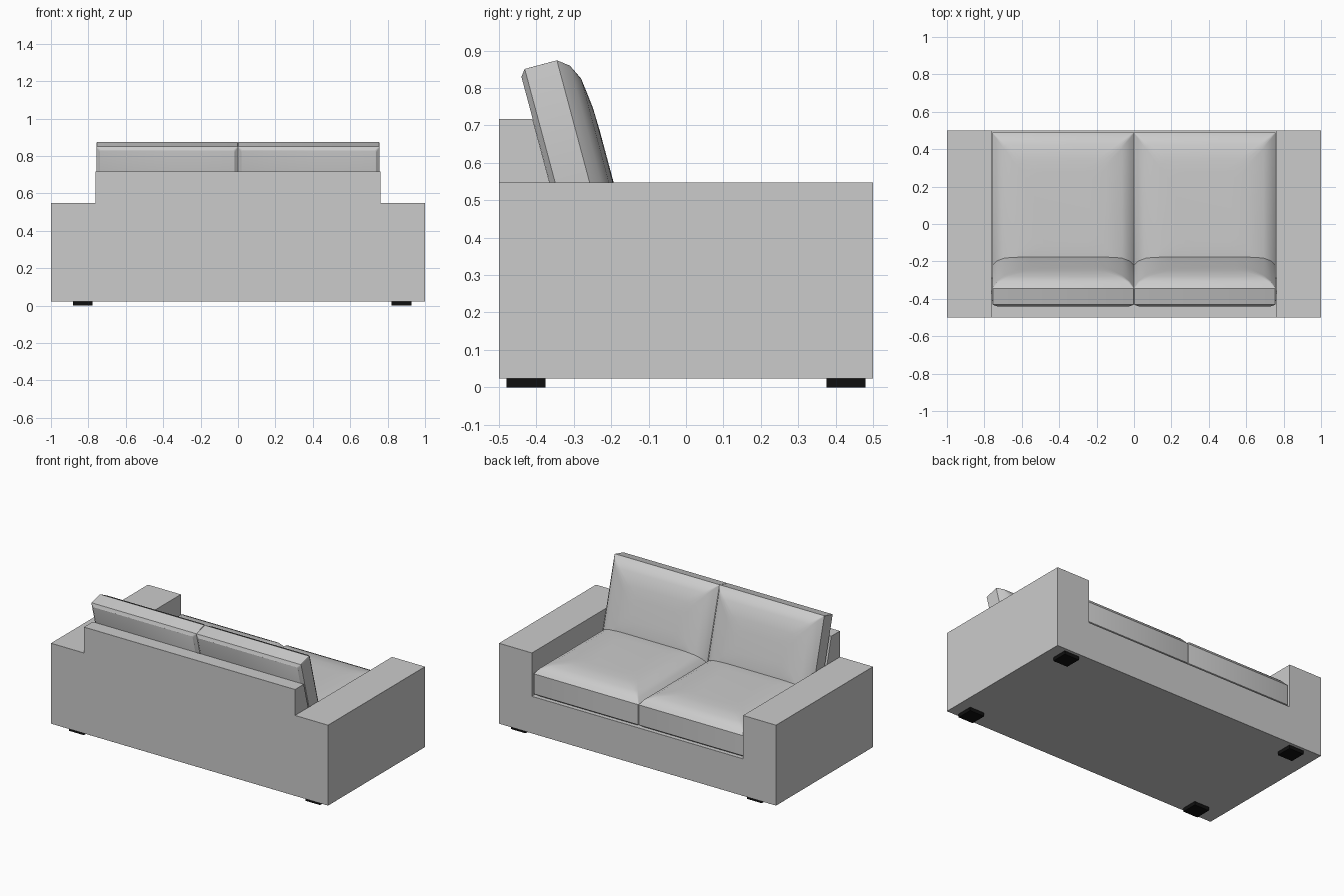
import bpy, bmesh, math
from mathutils import Vector, Matrix

if "Cube" in bpy.data.objects:
    bpy.data.objects.remove(bpy.data.objects["Cube"])


def make_object(name, bm, angle=None):
    bmesh.ops.recalc_face_normals(bm, faces=bm.faces)
    me = bpy.data.meshes.new(name)
    bm.to_mesh(me)
    bm.free()
    ob = bpy.data.objects.new(name, me)
    bpy.context.collection.objects.link(ob)
    if angle:
        bpy.ops.object.select_all(action='DESELECT')
        ob.select_set(True)
        bpy.context.view_layer.objects.active = ob
        bpy.ops.object.shade_smooth_by_angle(angle=math.radians(angle))
    return ob


# Frame: base, arms and backrest as one shell made of filled grid cells
X = [-1, -0.762, 0.762, 1]
Y = [-0.5, -0.37, 0.5]
Z = [0.023, 0.265, 0.548, 0.717]
BACK_FRONT = [-0.25, -0.29, -0.365, -0.41]      # leaning front of the backrest


def filled(i, j, k):
    if not (0 <= i < 3 and 0 <= j < 2 and 0 <= k < 3):
        return False
    return k == 0 or (k == 1 and (i != 1 or j == 0)) or (k == 2 and i == 1 and j == 0)


bm = bmesh.new()
verts = {}


def grid_vert(i, j, k):
    if (i, j, k) not in verts:
        y = BACK_FRONT[k] if j == 1 else Y[j]
        verts[i, j, k] = bm.verts.new((X[i], y, Z[k]))
    return verts[i, j, k]


for i in range(3):
    for j in range(2):
        for k in range(3):
            if not filled(i, j, k):
                continue
            for axis in range(3):
                for side in (0, 1):
                    n = [i, j, k]
                    n[axis] += 1 if side else -1
                    if filled(*n):
                        continue
                    quad = []
                    for a, b in ((0, 0), (1, 0), (1, 1), (0, 1)):
                        c = [i, j, k]
                        c[axis] += side
                        c[(axis + 1) % 3] += a
                        c[(axis + 2) % 3] += b
                        quad.append(grid_vert(*c))
                    bm.faces.new(quad)
bmesh.ops.recalc_face_normals(bm, faces=bm.faces)
bmesh.ops.dissolve_limit(bm, angle_limit=math.radians(2), verts=bm.verts, edges=bm.edges)
outer = [e for e in bm.edges if e.is_manifold and e.calc_face_angle_signed() > 0.3]
bmesh.ops.bevel(bm, geom=outer, offset=0.01, offset_type='OFFSET', segments=1,
                profile=0.5, affect='EDGES', clamp_overlap=True)
make_object("sofa_frame", bm)


# Cushions: stacked rounded rectangles, crowned on one side
def cushion(name, width, length, side, matrix):
    rings = [(0.018, -0.01), (0, 0.004), (0, side), (0.023, side + 0.03),
             (0.064, side + 0.05), (0.145, side + 0.06), (0.21, side + 0.062)]
    bm = bmesh.new()
    loops = []
    for inset, h in rings:
        hx, hy = width / 2 - inset, length / 2 - inset
        r = 0.004 + inset * 0.3
        loop = []
        for q, (sx, sy) in enumerate(((1, 1), (-1, 1), (-1, -1), (1, -1))):
            for s in range(4):
                a = math.pi / 2 * (q + s / 3)
                p = Vector((sx * (hx - r) + r * math.cos(a),
                            sy * (hy - r) + r * math.sin(a), h))
                loop.append(bm.verts.new(matrix @ p))
        loops.append(loop)
    for lo, hi in zip(loops, loops[1:]):
        for s in range(len(lo)):
            t = (s + 1) % len(lo)
            bm.faces.new((lo[s], lo[t], hi[t], hi[s]))
    bm.faces.new(loops[0])
    bm.faces.new(loops[-1])
    make_object(name, bm, 28)


WIDTH = 0.757
lean = math.radians(15)
up = Vector((0, -math.sin(lean), math.cos(lean)))
out = Vector((0, math.cos(lean), math.sin(lean)))
BACK_LENGTH = 0.56
for label, s in (("left", -1), ("right", 1)):
    cx = s * WIDTH / 2
    # Seat cushion
    cushion(f"seat_cushion_{label}", WIDTH, 0.81, 0.135,
            Matrix.Translation((cx, 0.085, 0.275)))
    # Leaning back cushion
    centre = Vector((cx, -0.435, 0.85)) - up * BACK_LENGTH / 2
    m = Matrix((Vector((-1, 0, 0)), up, out)).transposed().to_4x4()
    m.translation = centre
    cushion(f"back_cushion_{label}", WIDTH, BACK_LENGTH, 0.093, m)

# Feet
black = bpy.data.materials.new("black")
black.diffuse_color = (0.005, 0.005, 0.005, 1)
black.use_nodes = True
black.node_tree.nodes["Principled BSDF"].inputs["Base Color"].default_value = black.diffuse_color
for row, y in (("rear", -0.428), ("front", 0.428)):
    for label, x in (("left", -0.83), ("right", 0.875)):
        bm = bmesh.new()
        bmesh.ops.create_cube(bm, size=1, matrix=Matrix.Translation((x, y, 0.0125))
                              @ Matrix.Diagonal((0.106, 0.104, 0.025, 1)))
        make_object(f"{row}_{label}_foot", bm).data.materials.append(black)
